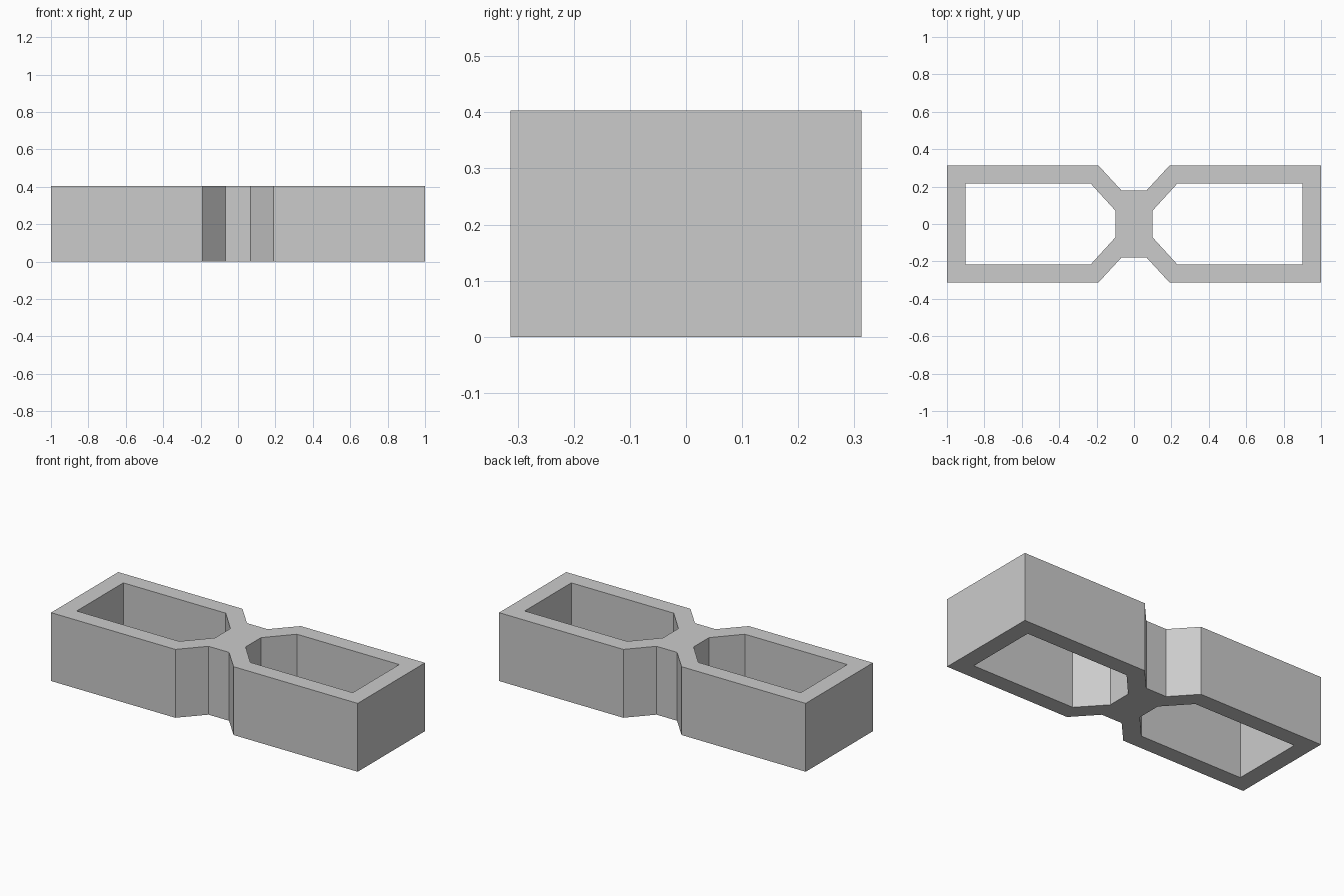
import bpy

HEIGHT = 0.403

if "Cube" in bpy.data.objects:
    bpy.data.objects.remove(bpy.data.objects["Cube"], do_unlink=True)


def flat_material(name, rgb):
    mat = bpy.data.materials.new(name)
    mat.use_nodes = True
    color = (*rgb, 1.0)
    mat.diffuse_color = color
    mat.node_tree.nodes["Principled BSDF"].inputs["Base Color"].default_value = color
    return mat


# Quarter of the plan: half of the waist, slanted wall, long wall, end wall
centre, waist_mid = (0, 0), (0, 0.179)
web, web_corner = (0.1, 0), (0.1, 0.072)
waist, shoulder, corner = (0.067, 0.179), (0.19, 0.313), (1, 0.313)
hole_shoulder, hole_corner = (0.232, 0.217), (0.9, 0.217)
hole_end, end = (0.9, 0), (1, 0)

regions = [
    (centre, web, web_corner, waist, waist_mid),
    (web_corner, hole_shoulder, shoulder, waist),
    (hole_shoulder, hole_corner, corner, shoulder),
    (hole_end, end, corner, hole_corner),
]
points = list(dict.fromkeys(p for region in regions for p in region))
mesh = bpy.data.meshes.new("double_cell_block")
mesh.from_pydata([(x, y, 0) for x, y in points], [],
                 [[points.index(p) for p in region] for region in regions])
block = bpy.data.objects.new("double_cell_block", mesh)
bpy.context.collection.objects.link(block)
mesh.materials.append(flat_material("light grey", (0.6, 0.6, 0.6)))

# Mirror the plan into all four quarters, then raise it to full height
mirror = block.modifiers.new("Mirror quarters", "MIRROR")
mirror.use_axis = (True, True, False)
mirror.use_clip = True
solid = block.modifiers.new("Wall height", "SOLIDIFY")
solid.thickness = HEIGHT
solid.offset = 1
